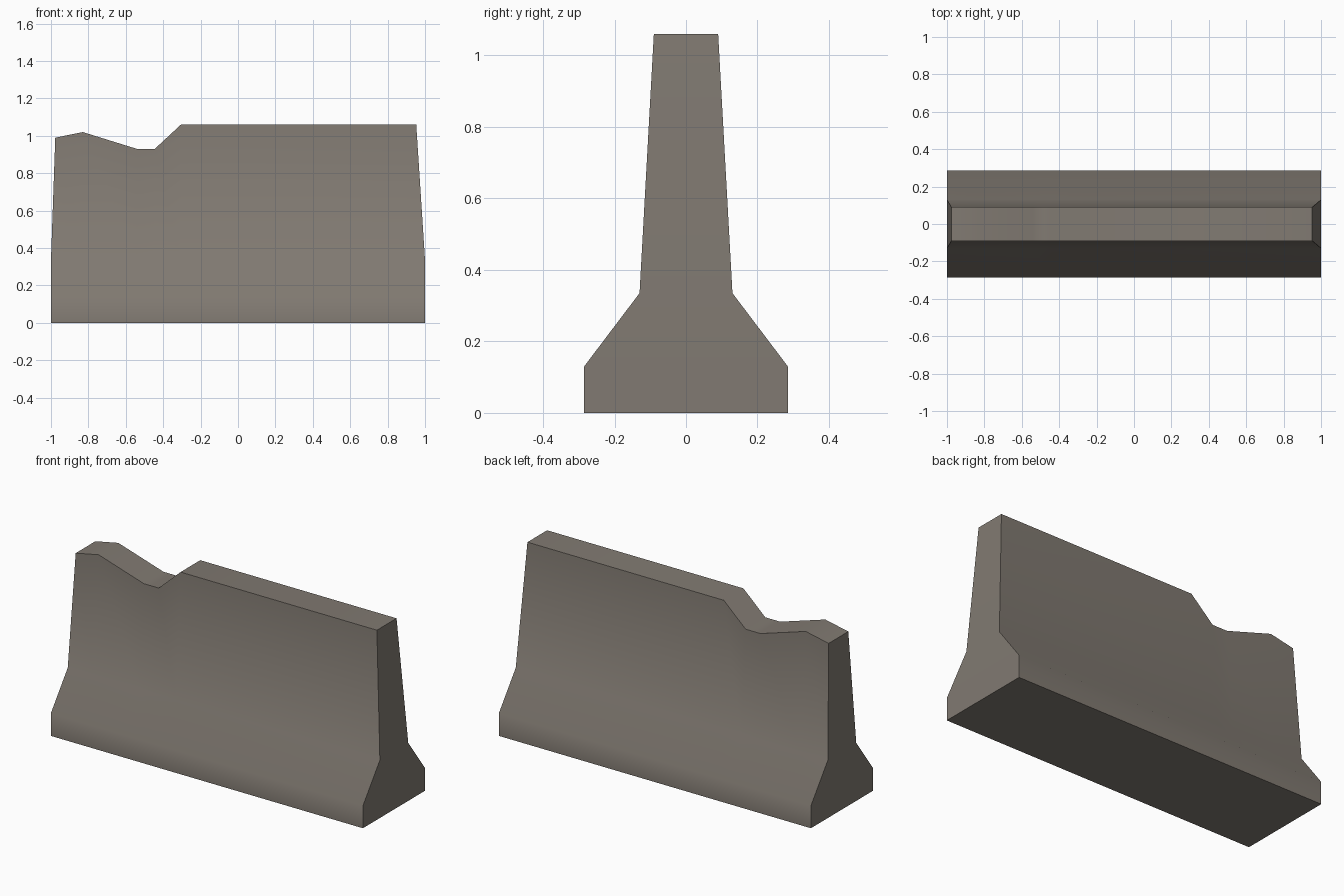
import bpy, bmesh, math

if "Cube" in bpy.data.objects:
    bpy.data.objects.remove(bpy.data.objects["Cube"])

# Concrete colour
mat = bpy.data.materials.new("weathered_concrete")
mat.diffuse_color = (0.22, 0.195, 0.168, 1)
mat.use_nodes = True
mat.node_tree.nodes["Principled BSDF"].inputs["Base Color"].default_value = mat.diffuse_color

# Broken top edge: (x, z) from left to right
top = [(-0.977, 0.99), (-0.83, 1.02), (-0.54, 0.93), (-0.445, 0.93), (-0.305, 1.06), (0.953, 1.06)]
# Half-section below the top: (half width, z)
foot = [(0.285, 0.0), (0.285, 0.13), (0.13, 0.335)]
top_half = 0.09

# Loft closed sections along x, with the upright ends tapering inward
bm = bmesh.new()
rings = []
for i, (x, z) in enumerate(top):
    fx = -1 if i == 0 else 1 if i == len(top) - 1 else x
    half = [(fx, w, h) for w, h in foot] + [(x, top_half, z)]
    pts = half + [(a, -w, h) for a, w, h in reversed(half)]
    rings.append([bm.verts.new(p) for p in pts])
for a, b in zip(rings, rings[1:]):
    for j in range(8):
        k = (j + 1) % 8
        bm.faces.new((a[j], a[k], b[k], b[j]))

# End caps: foot, flare and tapered stem
for r in (rings[0], rings[-1]):
    for j in range(3):
        bm.faces.new((r[j], r[j + 1], r[6 - j], r[7 - j]))
bmesh.ops.recalc_face_normals(bm, faces=bm.faces)

mesh = bpy.data.meshes.new("barrier")
bm.to_mesh(mesh)
bm.free()
mesh.materials.append(mat)
barrier = bpy.data.objects.new("concrete_barrier", mesh)
bpy.context.collection.objects.link(barrier)

# Soft flare, crisp ends and top edge
bpy.context.view_layer.objects.active = barrier
barrier.select_set(True)
bpy.ops.object.shade_smooth_by_angle(angle=math.radians(45))
